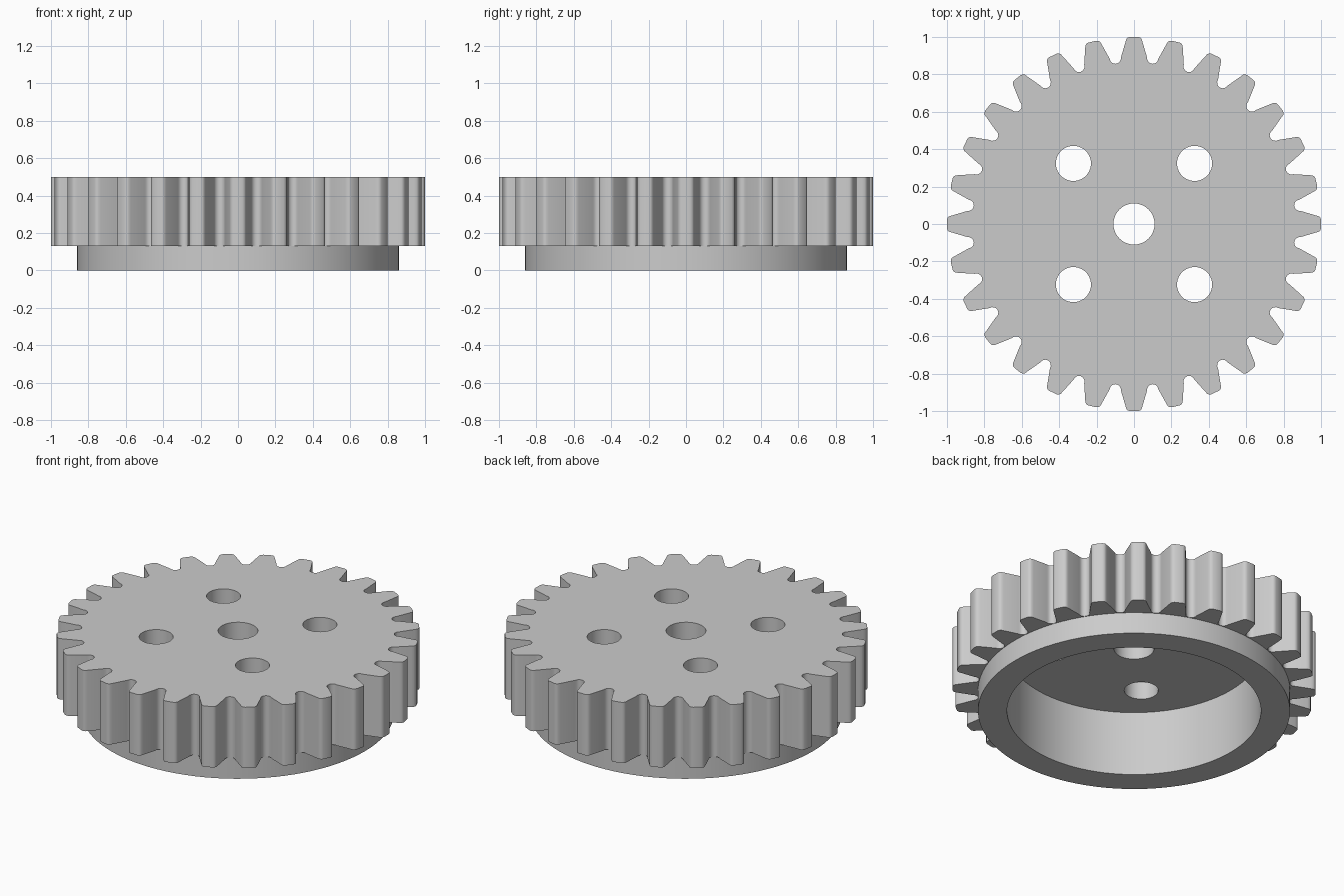
import bpy
import bmesh
from math import pi, sin, cos, radians

cube = bpy.data.objects.get("Cube")
if cube:
    bpy.data.objects.remove(cube, do_unlink=True)

TEETH = 28
Z_BASE, Z_TEETH, Z_CEILING, Z_TOP = 0.0, 0.13, 0.394, 0.5
ROOT, RIM, RECESS = 0.862, 0.86, 0.70


def circle(radius, count, cx=0.0, cy=0.0):
    return [(cx + radius * cos(2 * pi * i / count),
             cy + radius * sin(2 * pi * i / count)) for i in range(count)]


def gear_outline():
    # One tooth, with rounded tip corners, then one rounded gap, repeated around
    half = [(0.975, 0.045), (0.988, 0.041), (0.996, 0.034), (1.0, 0.022)]
    tooth = [(r, -w) for r, w in half] + [(1.0, 0.0)] + [(r, w) for r, w in reversed(half)]
    gap_radius, steps = 0.03, 8
    gap_centre = ROOT + gap_radius
    points = []

    def add(x, y, a):
        points.append((x * cos(a) - y * sin(a), x * sin(a) + y * cos(a)))

    for i in range(TEETH):
        angle = 2 * pi * i / TEETH
        for x, y in tooth:
            add(x, y, angle)
        for k in range(steps + 1):
            t = pi * k / steps
            add(gap_centre - gap_radius * sin(t), -gap_radius * cos(t), angle + pi / TEETH)
    return points


bm = bmesh.new()


def wall(points, z0, z1):
    # Upright band along a closed outline; returns its lower and upper edges
    rings = [[bm.verts.new((x, y, z)) for x, y in points] for z in (z0, z1)]
    low, high = rings
    n = len(points)
    for i in range(n):
        j = (i + 1) % n
        bm.faces.new((low[i], low[j], high[j], high[i]))
    return [[bm.edges.get((r[i], r[(i + 1) % n])) for i in range(n)] for r in rings]


def cap(*loops):
    # Flat face bounded by an outline and any holes
    edges = [e for loop in loops for e in loop]
    bmesh.ops.triangle_fill(bm, edges=edges, use_beauty=True, normal=(0, 0, 1))


# Toothed band, plain rim and hollow underside
teeth_low, teeth_high = wall(gear_outline(), Z_TEETH, Z_TOP)
rim_low, rim_high = wall(circle(RIM, 96), Z_BASE, Z_TEETH)
recess_low, recess_high = wall(circle(RECESS, 96), Z_BASE, Z_CEILING)

# Centre bore and four holes through the plate
holes = [wall(circle(0.11, 48), Z_CEILING, Z_TOP)]
for sx in (-1, 1):
    for sy in (-1, 1):
        holes.append(wall(circle(0.094, 40, 0.324 * sx, 0.324 * sy), Z_CEILING, Z_TOP))

# Flat faces: top, recess ceiling, tooth undersides, rim bottom
cap(teeth_high, *[h[1] for h in holes])
cap(recess_high, *[h[0] for h in holes])
cap(teeth_low, rim_high)
cap(rim_low, recess_low)
bmesh.ops.recalc_face_normals(bm, faces=bm.faces[:])

mesh = bpy.data.meshes.new("gear_wheel")
bm.to_mesh(mesh)
bm.free()
gear = bpy.data.objects.new("gear_wheel", mesh)
bpy.context.collection.objects.link(gear)

# Plain grey material
grey = bpy.data.materials.new("plain_grey")
grey.use_nodes = True
colour = (0.6, 0.6, 0.6, 1.0)
grey.diffuse_color = colour
grey.node_tree.nodes["Principled BSDF"].inputs["Base Color"].default_value = colour
mesh.materials.append(grey)

# Smooth curved walls, crisp edges
for o in bpy.context.selected_objects:
    o.select_set(False)
gear.select_set(True)
bpy.context.view_layer.objects.active = gear
bpy.ops.object.shade_smooth_by_angle(angle=radians(35))
